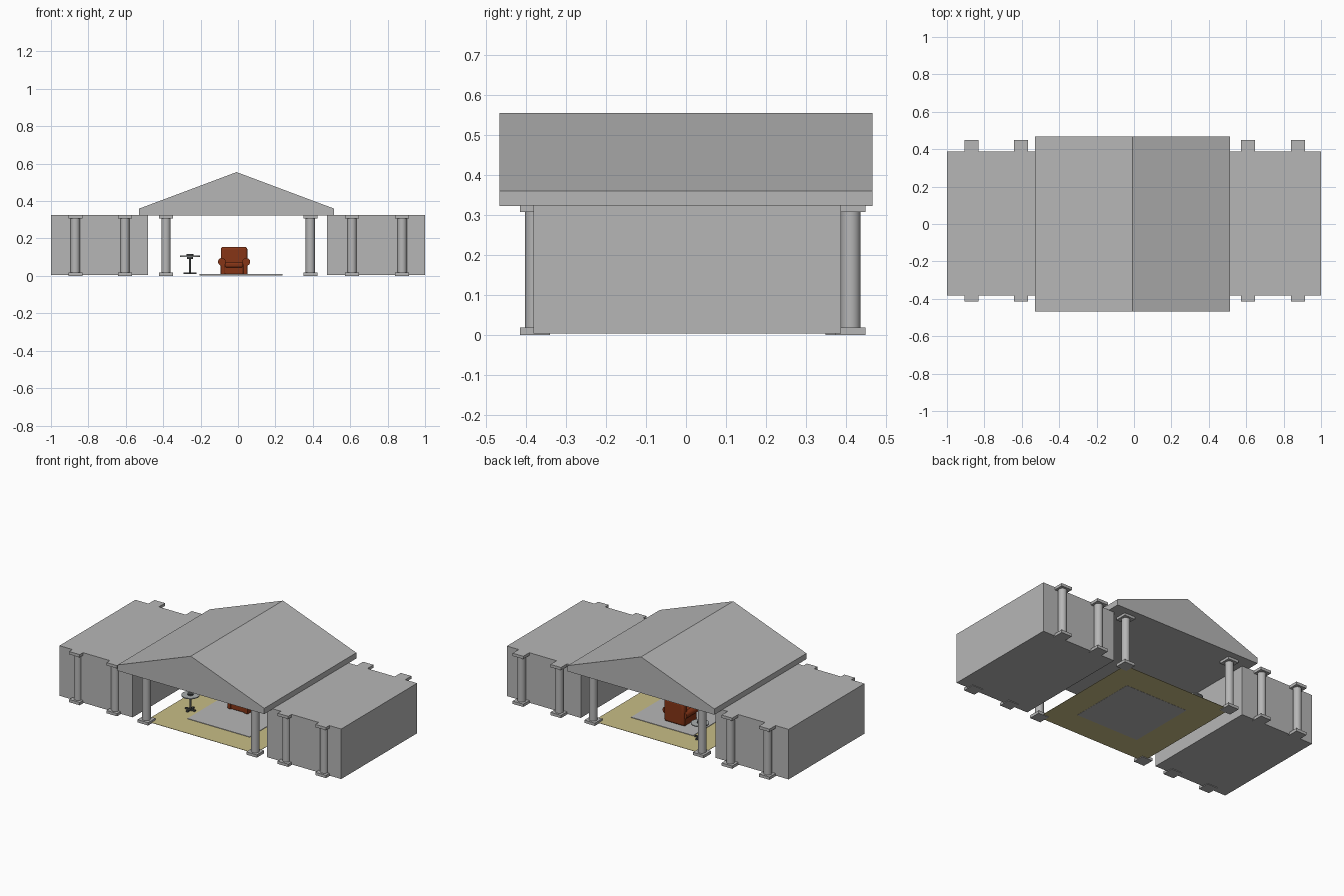
import bpy, math

if "Cube" in bpy.data.objects:
    bpy.data.objects.remove(bpy.data.objects["Cube"])


def mat(name, rgb):
    m = bpy.data.materials.new(name)
    m.diffuse_color = (*rgb, 1)
    m.use_nodes = True
    m.node_tree.nodes["Principled BSDF"].inputs["Base Color"].default_value = m.diffuse_color
    return m


STONE = mat("stone grey", (0.47, 0.47, 0.47))
SAND = mat("sand floor", (0.58, 0.51, 0.24))
LEATHER = mat("brown leather", (0.24, 0.035, 0.008))
METAL = mat("dark metal", (0.06, 0.065, 0.065))
TOP = mat("table top grey", (0.4, 0.42, 0.42))


def box(name, x0, x1, y0, y1, z0, z1, m, bevel=0):
    bpy.ops.mesh.primitive_cube_add(
        size=1, location=((x0 + x1) / 2, (y0 + y1) / 2, (z0 + z1) / 2))
    o = bpy.context.object
    o.name = name
    o.scale = (x1 - x0, y1 - y0, z1 - z0)
    bpy.ops.object.transform_apply(location=False, rotation=False, scale=True)
    o.data.materials.append(m)
    if bevel:
        b = o.modifiers.new("round", 'BEVEL')
        b.width = bevel
        b.segments = 4
        bpy.ops.object.shade_smooth_by_angle(angle=math.radians(35))
    return o


def cyl(name, loc, r, depth, m, rot=(0, 0, 0), sides=24):
    bpy.ops.mesh.primitive_cylinder_add(
        vertices=sides, radius=r, depth=depth, location=loc, rotation=rot)
    o = bpy.context.object
    o.name = name
    o.data.materials.append(m)
    bpy.ops.object.shade_smooth_by_angle(angle=math.radians(35))
    return o


# Side wings
box("left_wing", -1, -0.48, -0.382, 0.388, 0.004, 0.325, STONE)
box("right_wing", 0.475, 1, -0.382, 0.388, 0.004, 0.325, STONE)

# Gabled roof: end profile extruded along y
prof = [(-0.528, 0.323), (0.513, 0.323), (0.513, 0.36), (-0.008, 0.555), (-0.528, 0.36)]
n = len(prof)
verts = [(x, y, z) for y in (-0.467, 0.467) for x, z in prof]
faces = [tuple(range(n)), tuple(range(2 * n - 1, n - 1, -1))]
faces += [(i, i + n, (i + 1) % n + n, (i + 1) % n) for i in range(n)]
mesh = bpy.data.meshes.new("roof")
mesh.from_pydata(verts, [], faces)
mesh.materials.append(STONE)
roof = bpy.data.objects.new("roof", mesh)
bpy.context.collection.objects.link(roof)


# Columns with square base and capital
def column(x, y):
    h = 0.0375
    box("column_base", x - h, x + h, y - h, y + h, 0, 0.018, STONE)
    cyl("column_shaft", (x, y, 0.1625), 0.025, 0.291, STONE)
    box("column_capital", x - h, x + h, y - h, y + h, 0.307, 0.325, STONE)


for x in (-0.87, -0.605, -0.385, 0.387, 0.61, 0.878):
    column(x, -0.378)
    column(x, 0.387 if abs(x) < 0.5 else 0.412)

# Floor and rug
box("floor", -0.39, 0.39, -0.382, 0.387, 0.004, 0.006, SAND)
box("rug", -0.205, 0.237, -0.22, 0.22, 0.003, 0.009, STONE)

# Armchair, facing the front
cx, y0, y1 = -0.021, 0.02, 0.155
box("chair_base", cx - 0.066, cx + 0.066, y0 + 0.01, y1 - 0.01, 0.009, 0.05, LEATHER, 0.006)
box("chair_seat", cx - 0.048, cx + 0.048, y0, y1 - 0.03, 0.045, 0.073, LEATHER, 0.01)
box("chair_back", cx - 0.071, cx + 0.071, y1 - 0.042, y1, 0.009, 0.155, LEATHER, 0.014)
for s in (-1, 1):
    ax = cx + s * 0.06
    box("chair_arm", ax - 0.012, ax + 0.012, y0 + 0.005, y1 - 0.01, 0.009, 0.075, LEATHER, 0.004)
    cyl("chair_arm_roll", (cx + s * 0.065, (y0 + y1) / 2 - 0.005, 0.075), 0.021,
        y1 - y0 - 0.01, LEATHER, (math.pi / 2, 0, 0))

# Round side tables
for ty in (-0.115, 0.225):
    tx = -0.257
    cyl("table_top", (tx, ty, 0.105), 0.053, 0.006, TOP)
    cyl("table_hub", (tx, ty, 0.112), 0.018, 0.008, METAL)
    cyl("table_collar", (tx, ty, 0.096), 0.016, 0.012, METAL)
    cyl("table_pole", (tx, ty, 0.055), 0.006, 0.085, METAL, sides=12)
    for k in range(2):
        foot = box("table_foot", tx - 0.035, tx + 0.035, ty - 0.006, ty + 0.006,
                   0.009, 0.018, METAL)
        foot.rotation_euler.z = k * math.pi / 2
